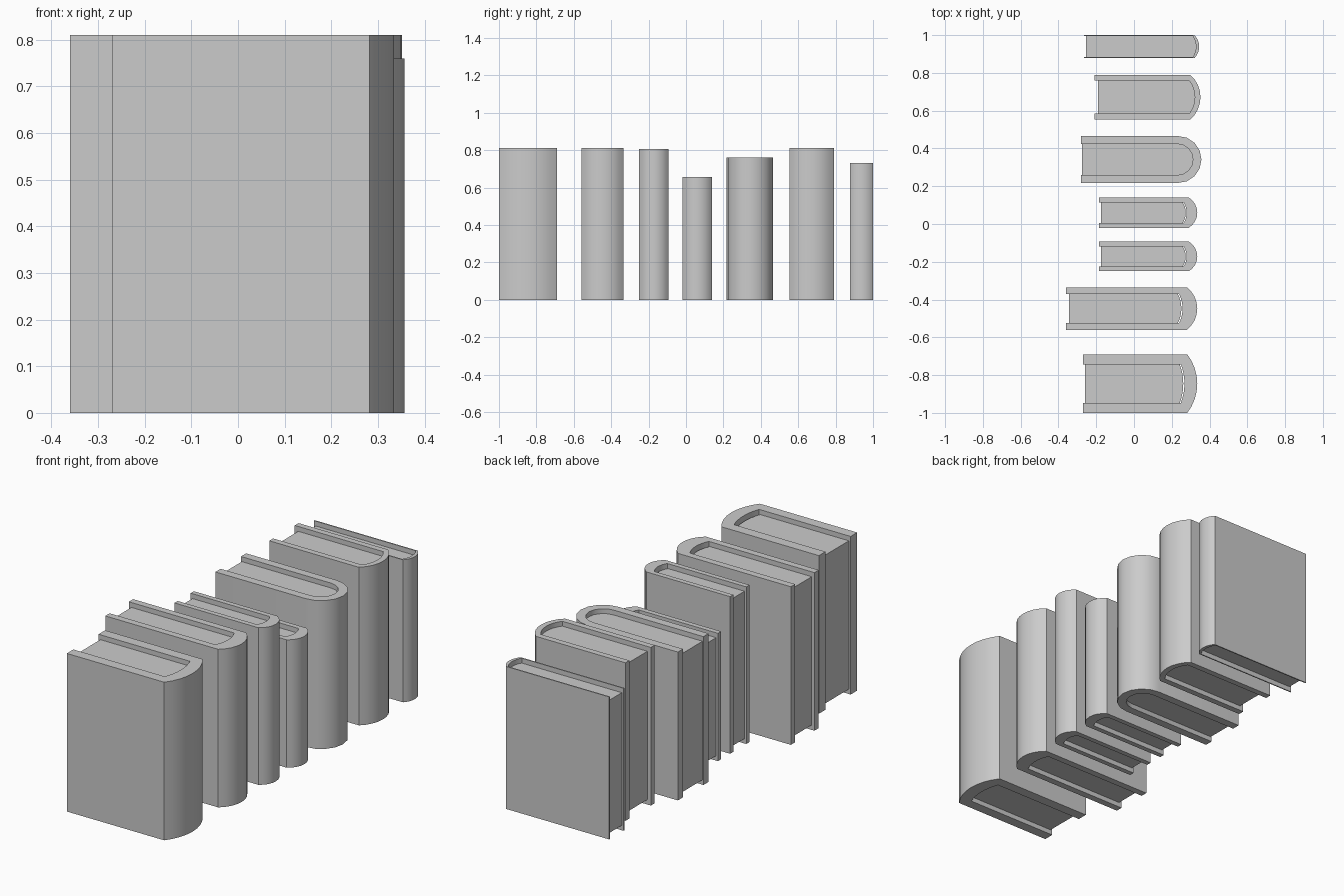
import bpy, bmesh, math

if "Cube" in bpy.data.objects:
    bpy.data.objects.remove(bpy.data.objects["Cube"])

SEG = 8       # facets across each rounded spine


def arc(x, sag, y0, y1):
    """Circular arc from (x, y0) to (x, y1) bulging by sag towards +x."""
    half, mid = (y1 - y0) / 2, (y0 + y1) / 2
    r = (half * half + sag * sag) / (2 * sag)
    a = math.atan2(half, r - sag)
    return [(x + sag - r + r * math.cos(t), mid + r * math.sin(t))
            for t in (-a + 2 * a * i / SEG for i in range(SEG + 1))]


def finish(name, bm):
    bmesh.ops.recalc_face_normals(bm, faces=bm.faces)
    me = bpy.data.meshes.new(name)
    bm.to_mesh(me)
    bm.free()
    ob = bpy.data.objects.new(name, me)
    bpy.context.collection.objects.link(ob)
    bpy.ops.object.select_all(action='DESELECT')
    ob.select_set(True)
    bpy.context.view_layer.objects.active = ob
    bpy.ops.object.shade_smooth_by_angle(angle=math.radians(30))
    return ob


def extrude(bm, z0, z1):
    """Lift the flat profile at z0 up to z1 as a closed solid."""
    geo = bmesh.ops.extrude_face_region(bm, geom=bm.faces[:], use_keep_orig=True)
    for v in geo['geom']:
        if isinstance(v, bmesh.types.BMVert):
            v.co.z += z1 - z0


def cover(name, x0, outer, inner, h):
    # U-shaped strip of quads between outer and inner outlines
    bm = bmesh.new()
    rows = []
    for pts in (outer, inner):
        pts = [(x0, pts[0][1])] + pts + [(x0, pts[-1][1])]
        rows.append([bm.verts.new((x, y, 0)) for x, y in pts])
    o, i = rows
    for k in range(len(o) - 1):
        bm.faces.new((o[k], o[k + 1], i[k + 1], i[k]))
    extrude(bm, 0, h)
    finish(name, bm)


def pages(name, x0, inner, z0, z1):
    # Solid page block with a rounded back
    bm = bmesh.new()
    pts = [(x0, inner[0][1])] + inner + [(x0, inner[-1][1])]
    bm.faces.new([bm.verts.new((x, y, z0)) for x, y in pts])
    extrude(bm, z0, z1)
    finish(name, bm)


# y0, y1, height, cover thickness, cover x0, shoulder x, spine tip x,
# pages x0, inner shoulder x, inner tip x, gap behind pages
books = [
    (-1.00, -0.69, 0.81, 0.053, -0.27, 0.282, 0.335, -0.26, 0.248, 0.267, 0.006),
    (-0.56, -0.335, 0.81, 0.035, -0.36, 0.28, 0.335, -0.345, 0.238, 0.257, 0.006),
    (-0.25, -0.093, 0.805, 0.026, -0.185, 0.29, 0.335, -0.175, 0.263, 0.279, 0.005),
    (-0.02, 0.14, 0.655, 0.026, -0.185, 0.29, 0.335, -0.175, 0.263, 0.279, 0.005),
    (0.217, 0.466, 0.76, 0.042, -0.28, 0.23, 0.357, -0.275, 0.23, 0.312, 0),
    (0.553, 0.79, 0.81, 0.031, -0.21, 0.298, 0.352, -0.19, 0.292, 0.322, 0),
    (0.878, 1.00, 0.73, 0.006, -0.265, 0.32, 0.345, -0.255, 0.312, 0.328, 0),
]
RECESS = 0.025
for n, (y0, y1, h, t, cx, sx, tip, px, isx, itip, gap) in enumerate(books, 1):
    outer = arc(sx, tip - sx, y0, y1)
    inner = arc(isx, itip - isx, y0 + t, y1 - t)
    cover(f"book_cover_{n}", cx, outer, inner, h)
    pages(f"book_pages_{n}", px, [(x - gap, y) for x, y in inner], RECESS, h - RECESS)
